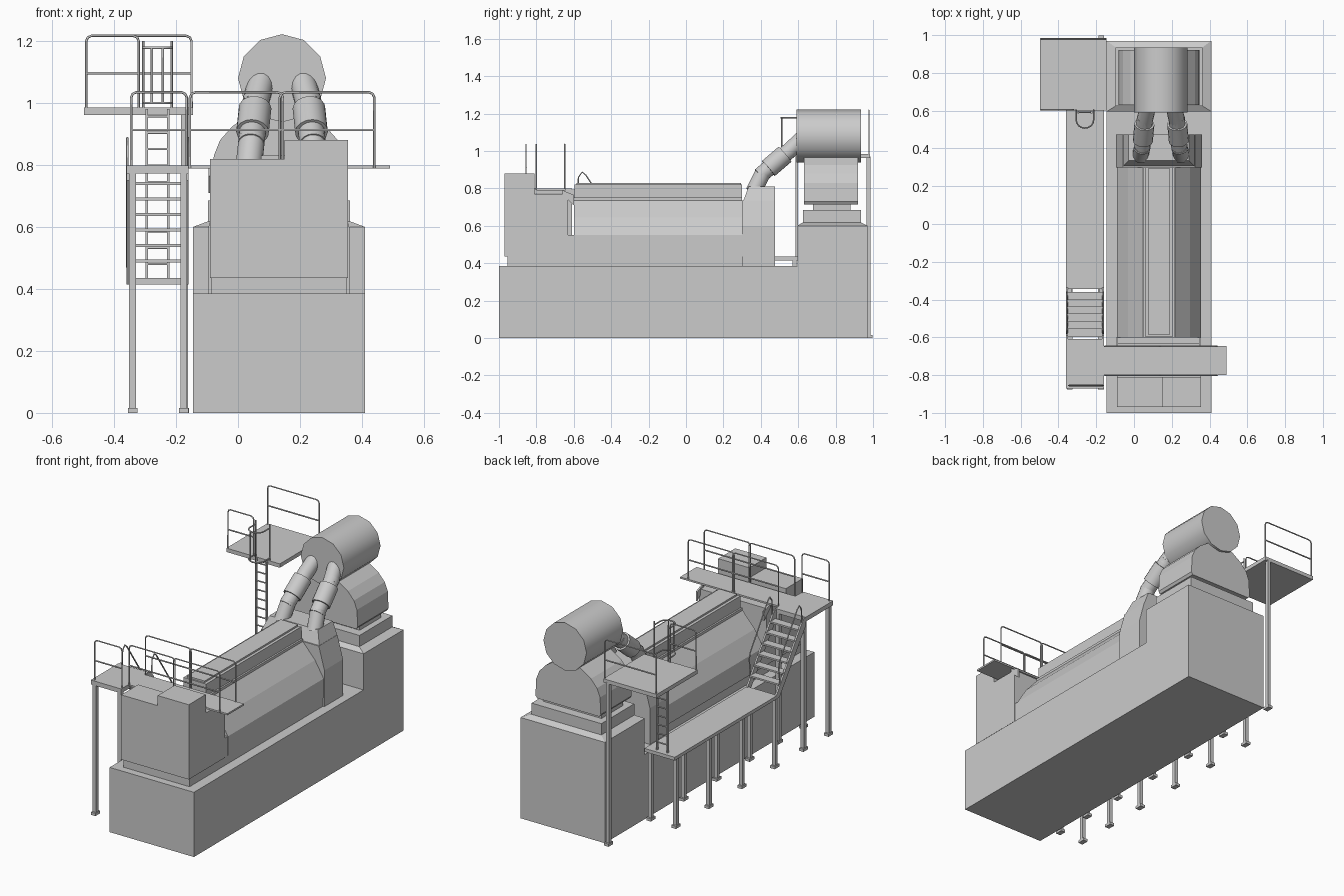
import bpy, math
from mathutils import Vector

if "Cube" in bpy.data.objects:
    bpy.data.objects.remove(bpy.data.objects["Cube"])

CX = 0.132  # centre line of the machine


def mesh(name, verts, faces):
    me = bpy.data.meshes.new(name)
    me.from_pydata(verts, [], faces)
    me.update()
    ob = bpy.data.objects.new(name, me)
    bpy.context.collection.objects.link(ob)
    return ob


def loft(name, rings):
    """Skin closed rings of equal point count and cap both ends."""
    n = len(rings[0])
    verts = [p for r in rings for p in r]
    faces = [list(range(n))[::-1], list(range(len(verts) - n, len(verts)))]
    for k in range(len(rings) - 1):
        for i in range(n):
            j = (i + 1) % n
            faces.append((k * n + i, k * n + j, (k + 1) * n + j, (k + 1) * n + i))
    return mesh(name, verts, faces)


def rect(x0, x1, y0, y1, z):
    return [(x0, y0, z), (x1, y0, z), (x1, y1, z), (x0, y1, z)]


def box(name, x0, x1, y0, y1, z0, z1):
    return loft(name, [rect(x0, x1, y0, y1, z0), rect(x0, x1, y0, y1, z1)])


def arch(name, half, y0, y1):
    """Extrude a mirrored half profile (half width, z) along y."""
    prof = [(CX + w, z) for w, z in half] + [(CX - w, z) for w, z in reversed(half)]
    return loft(name, [[(x, y, z) for x, z in prof] for y in (y1, y0)])


def tube(name, paths, r=0.004, res=1):
    cu = bpy.data.curves.new(name, 'CURVE')
    cu.dimensions = '3D'
    cu.bevel_depth = r
    cu.bevel_resolution = res
    cu.use_fill_caps = True
    for path in paths:
        sp = cu.splines.new('POLY')
        sp.points.add(len(path) - 1)
        for p, c in zip(sp.points, path):
            p.co = (*c, 1)
    ob = bpy.data.objects.new(name, cu)
    bpy.context.collection.objects.link(ob)
    return ob


def cylinder(name, a, b, r, n):
    a, b = Vector(a), Vector(b)
    q = (b - a).to_track_quat('Z', 'Y')
    ring = [q @ Vector((r * math.cos(2 * math.pi * i / n), r * math.sin(2 * math.pi * i / n), 0)) for i in range(n)]
    ob = loft(name, [[c + v for v in ring] for c in (a, b)])
    for p in ob.data.polygons:
        p.use_smooth = len(p.vertices) == 4
    return ob


def guard_rail(name, x0, x1, y, z0, z1):
    c, zm = 0.018, (z0 + z1) / 2
    tube(name, [[(x0, y, z0), (x0, y, z1 - c), (x0 + c * .3, y, z1 - c * .3), (x0 + c, y, z1),
                 (x1 - c, y, z1), (x1 - c * .3, y, z1 - c * .3), (x1, y, z1 - c), (x1, y, z0)],
                [(x0, y, zm), (x1, y, zm)]])


def leg(x, y, top):
    w = 0.011
    box("leg", x - w, x + w, y - w, y + w, 0.01, top)
    box("leg_foot", x - 0.015, x + 0.015, y - 0.022, y + 0.022, 0, 0.016)


# Base with raised rear block and its bevelled cap
box("base", -0.145, 0.41, -1, 0.97, 0, 0.385)
box("rear_base", -0.145, 0.41, 0.595, 0.97, 0.38, 0.6)
loft("rear_base_cap", [rect(-0.145, 0.41, 0.595, 0.97, 0.6), rect(-0.097, 0.362, 0.625, 0.935, 0.618),
                       rect(-0.097, 0.362, 0.625, 0.935, 0.685)])
box("rear_neck", -0.06, 0.325, 0.68, 0.88, 0.68, 0.73)
arch("rear_hood", [(.205, .715), (.215, .73), (.21, .83), (.19, .88), (.15, .925), (.09, .965), (.05, .99)], 0.63, 0.92)
cylinder("drum", (0.142, 0.59, 1.08), (0.142, 0.935, 1.08), 0.142, 12)

# Front housing
box("plinth", -0.085, 0.35, -0.955, 0.3, 0.38, 0.44)
box("front_box_left", -0.09, 0.15, -0.97, -0.81, 0.435, 0.82)
box("front_box_right", 0.15, 0.355, -0.97, -0.81, 0.435, 0.88)
box("front_box_rear", -0.09, 0.355, -0.82, -0.63, 0.435, 0.77)
box("front_box_link", -0.088, 0.352, -0.64, -0.59, 0.435, 0.55)

# Faceted main body with top ridge
arch("main_body", [(.222, .435), (.222, .55), (.165, .645), (.085, .735), (.085, .75)], -0.6, 0.3)
box("top_ridge", CX - .075, CX + .075, -0.595, 0.3, 0.74, 0.82)
box("ridge_lid", CX - .058, CX + .058, -0.585, 0.295, 0.81, 0.83)

# Collar behind the body
arch("collar", [(.227, .38), (.227, .6), (.19, .735)], 0.3, 0.475)
loft("collar_top", [rect(CX - .19, CX + .19, 0.305, 0.475, 0.73), rect(CX - .16, CX + .16, 0.335, 0.475, 0.81)])

# Twin pipes with sleeves
for side in (-1, 1):
    pts = [Vector((0.142 + side * dx, y, z)) for dx, y, z in
           ((.108, .365, .79), (.098, .41, .88), (.085, .55, 1.0), (.066, .63, 1.075))]
    for a, b in zip(pts, pts[1:]):
        d = (b - a) * 0.1
        cylinder("pipe", a - d, b + d, 0.043, 16)
    cylinder("pipe_sleeve", pts[1].lerp(pts[2], .22), pts[1].lerp(pts[2], .85), 0.053, 16)

# Platforms
box("low_walkway", -0.36, -0.16, -0.345, 0.62, 0.415, 0.435)
box("landing", -0.36, -0.16, -0.87, -0.61, 0.772, 0.798)
box("cross_platform", -0.17, 0.49, -0.8, -0.645, 0.788, 0.798)
box("rear_platform", -0.497, -0.145, 0.6, 0.985, 0.962, 0.985)

# Bracket under the cross platform
for x in (-0.095, 0.345):
    loft("bracket", [[(x + d, -0.66, 0.79), (x + d, -0.66, 0.765), (x + d, -0.6, 0.71), (x + d, -0.6, 0.765)]
                     for d in (0.01, 0)])

# Legs
for x in (-0.34, -0.175):
    for y in (0.58, 0.27, -0.04, -0.35):
        leg(x, y, 0.42)
    for y in (-0.62, -0.855):
        leg(x, y, 0.775)
leg(-0.173, 0.975, 0.97)

# Stairs with stringers and handrails
for x in (-0.36, -0.17):
    loft("stringer", [[(x + d, -0.615, 0.795), (x + d, -0.615, 0.75), (x + d, -0.365, 0.415),
                       (x + d, -0.335, 0.415), (x + d, -0.335, 0.435), (x + d, -0.59, 0.795)] for d in (0.01, 0)])
for i in range(6):
    y, z = -0.385 - i * 0.038, 0.49 + i * 0.05
    box("tread", -0.355, -0.165, y - 0.024, y + 0.024, z - 0.005, z + 0.005)
tube("stair_handrails", [[(x, -0.58, 0.77), (x, -0.575, 0.86), (x, -0.555, 0.887), (x, -0.535, 0.87),
                          (x, -0.37, 0.625), (x, -0.362, 0.59), (x, -0.375, 0.47)] for x in (-0.357, -0.163)])

# Guard rails
guard_rail("landing_rail", -0.345, -0.165, -0.855, 0.79, 1.035)
for y in (-0.8, -0.648):
    guard_rail("cross_rail", -0.155, 0.145, y, 0.79, 1.035)
    guard_rail("cross_rail", 0.135, 0.44, y, 0.79, 1.035)
guard_rail("rear_platform_rail", -0.49, -0.15, 0.978, 0.975, 1.217)
guard_rail("rear_platform_front_rail", -0.49, -0.32, 0.605, 0.975, 1.217)

# Ladder with safety hoop
lx, ly = -0.26, 0.592
for s in (-1, 1):
    x = lx + s * 0.035
    box("ladder_side", x - .004, x + .004, ly - .007, ly + .007, 0.435, 0.98)
tube("ladder_rungs", [[(lx - .035, ly, z), (lx + .035, ly, z)] for z in [0.48 + 0.053 * i for i in range(10)]])
hoop = [(lx + 0.046 * math.cos(a), 0.55 - 0.042 * math.sin(a)) for a in [math.pi * i / 8 for i in range(9)]]
hoop = [(lx + .046, 0.605)] + hoop + [(lx - .046, 0.605)]
tube("ladder_hoop", [[(x, y, z) for x, y in hoop] for z in (1.178, 1.0)] +
     [[(x, y, 1.0), (x, y, 1.178)] for x, y in (hoop[4], hoop[6])] +
     [[(lx + s * .046, 0.605, 0.975), (lx + s * .046, 0.605, 1.2)] for s in (-1, 1)])
